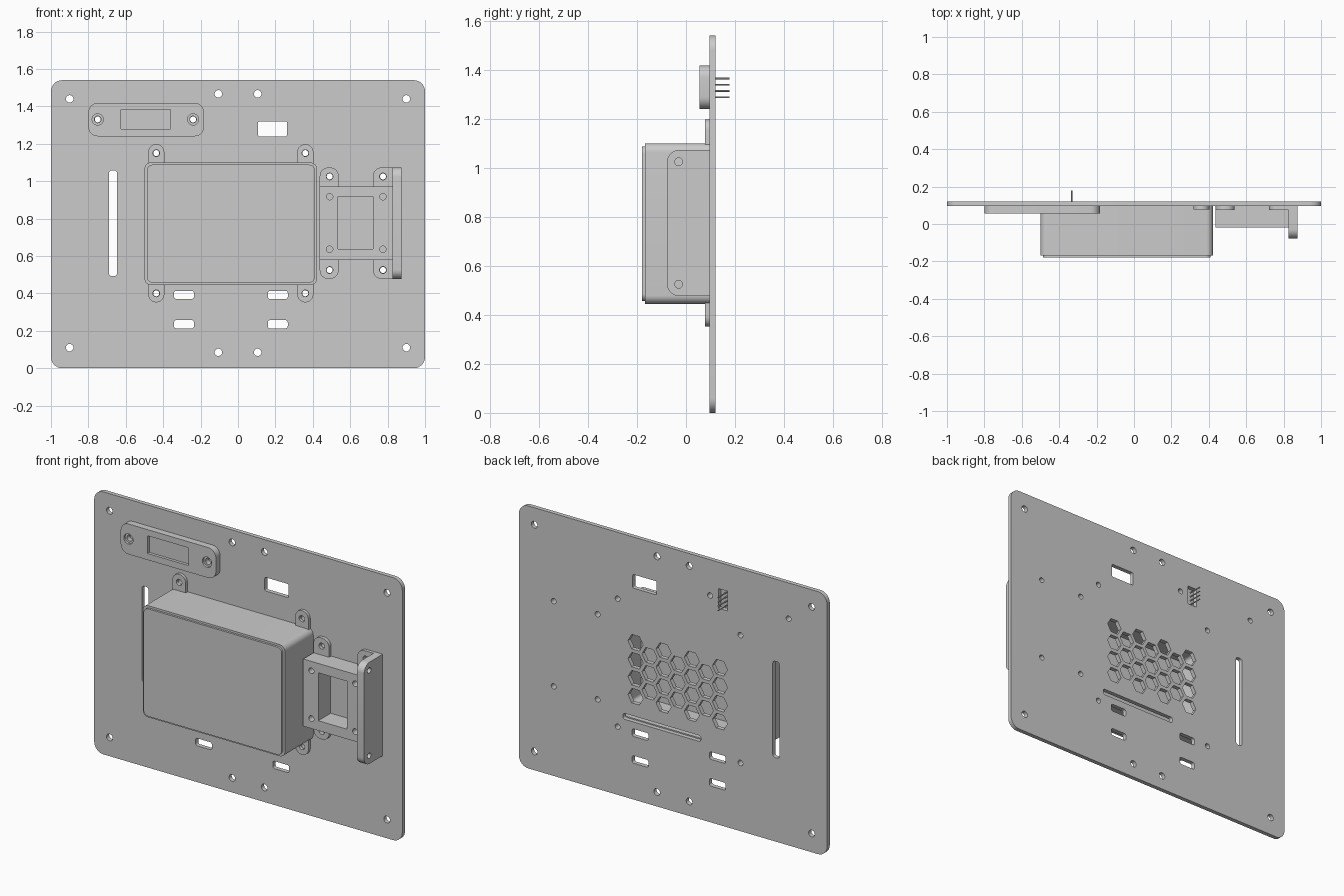
import bpy, bmesh
from math import sin, cos, pi, radians, sqrt

if "Cube" in bpy.data.objects:
    bpy.data.objects.remove(bpy.data.objects["Cube"])


def rrect(u0, u1, v0, v1, r=0.0):
    """Rounded rectangle outline; r is one radius or (bl, br, tr, tl)."""
    rs = r if isinstance(r, tuple) else (r,) * 4
    pts = []
    for i, (u, v, su, sv) in enumerate(((u0, v0, 1, 1), (u1, v0, -1, 1),
                                        (u1, v1, -1, -1), (u0, v1, 1, -1))):
        q = rs[i]
        n = 8 if q > 0 else 0
        for k in range(n + 1):
            a = pi + i * pi / 2 + (k / n * pi / 2 if n else 0)
            pts.append((u + su * q + q * cos(a), v + sv * q + q * sin(a)) if q else (u, v))
    return pts


def circle(u, v, r, n=24):
    return [(u + r * cos(2 * pi * k / n), v + r * sin(2 * pi * k / n)) for k in range(n)]


def build(name, shapes):
    """One mesh from (outline, axis, start, end) prisms."""
    bm = bmesh.new()
    for pts, axis, a, b in shapes:
        rings = []
        for d in (a, b):
            rings.append([bm.verts.new((u, d, v) if axis == 'Y' else (d, u, v)) for u, v in pts])
        n = len(pts)
        bm.faces.new(rings[0])
        bm.faces.new(rings[1][::-1])
        for i in range(n):
            j = (i + 1) % n
            bm.faces.new((rings[0][j], rings[0][i], rings[1][i], rings[1][j]))
    bmesh.ops.recalc_face_normals(bm, faces=bm.faces)
    me = bpy.data.meshes.new(name)
    bm.to_mesh(me)
    bm.free()
    ob = bpy.data.objects.new(name, me)
    bpy.context.collection.objects.link(ob)
    return ob


def activate(ob):
    bpy.ops.object.select_all(action='DESELECT')
    ob.select_set(True)
    bpy.context.view_layer.objects.active = ob


def cut(ob, shapes):
    cutter = build("cutter", shapes)
    cutter.hide_render = True
    m = ob.modifiers.new("cut", 'BOOLEAN')
    m.operation, m.solver, m.object = 'DIFFERENCE', 'EXACT', cutter
    activate(ob)
    bpy.ops.object.modifier_apply(modifier=m.name)
    bpy.data.objects.remove(cutter)


F, B = 0.095, 0.12                       # front and back of the panel
TAB_X, TAB_Z = (-0.437, 0.36), (0.40, 1.15)
BR_X, BR_Z = (0.49, 0.775), (0.525, 1.025)
SCREW_X, SCREW_Z = (-0.75, -0.24), 1.33

# Panel with all its openings
panel = build("back_panel", [(rrect(-1, 1, 0, 1.54, 0.06), 'Y', F, B)])
outlines = [circle(s * x, z, 0.02) for s in (-1, 1)
            for x, z in ((0.9, 0.11), (0.9, 1.44), (0.105, 0.085), (0.105, 1.467))]
outlines += [circle(x, z, 0.016) for x in TAB_X for z in TAB_Z]
outlines += [circle(x, z, 0.016) for x in BR_X for z in BR_Z]
outlines += [circle(x, SCREW_Z, 0.016) for x in SCREW_X]
outlines += [rrect(0.107, 0.262, 1.24, 1.32, 0.008),
             rrect(-0.69, -0.647, 0.492, 1.057, 0.015),
             rrect(-0.18, 0.325, 0.455, 0.49, 0.012),
             rrect(-0.355, -0.295, 1.27, 1.385)]
outlines += [rrect(x, x + 0.106, z, z + 0.044, 0.012)
             for x in (-0.342, 0.16) for z in (0.213, 0.37)]
# Honeycomb vent: columns of four and three cells
dx = 0.0913
dz = dx * 2 / sqrt(3)
for c in range(7):
    rows = 4 - c % 2
    for r in range(rows):
        outlines.append(circle(-0.03 + (c - 3) * dx, 0.765 + (r - (rows - 1) / 2) * dz, 0.049, 6))
cut(panel, [(o, 'Y', F - 0.05, B + 0.05) for o in outlines])

# Main enclosure, hollow towards the panel, and its lid
box = build("enclosure", [(rrect(-0.5, 0.422, 0.445, 1.10, 0.035), 'Y', -0.168, F)])
cut(box, [(rrect(-0.48, 0.402, 0.462, 1.08, 0.02), 'Y', -0.155, F + 0.05)])
lid = build("enclosure_lid", [(rrect(-0.487, 0.41, 0.457, 1.088, 0.03), 'Y', -0.18, -0.165)])

# Four mounting tabs of the enclosure
tabs = []
for x in TAB_X:
    for z in TAB_Z:
        up = z > 0.8
        w = 0.043
        o = rrect(x - w, x + w, 1.085, z + 0.048, (0, 0, w, w)) if up else \
            rrect(x - w, x + w, z - 0.048, 0.458, (w, w, 0, 0))
        t = build("enclosure_tab", [(o, 'Y', 0.078, F)])
        cut(t, [(circle(x, z, 0.018), 'Y', 0, 0.2)])
        tabs.append(t)

# Display holder with countersunk screw holes and recessed window
holder = build("display_holder", [(rrect(-0.8, -0.182, 1.24, 1.418, 0.05), 'Y', 0.055, F)])
cut(holder, [(circle(x, SCREW_Z, 0.018), 'Y', 0, 0.2) for x in SCREW_X]
    + [(rrect(-0.626, -0.36, 1.278, 1.382), 'Y', 0, 0.072)])
cut(holder, [(circle(x, SCREW_Z, 0.03), 'Y', 0, 0.068) for x in SCREW_X])

# Row of connector pins
pins = build("connector_pins", [(circle(-0.333, 1.288 + i * 0.0257, 0.0035, 8), 'Y', 0.08, 0.178)
                                for i in range(4)])

# Side bracket: framed block, feet and upright flange
block = build("bracket_block", [(rrect(0.437, 0.83, 0.578, 0.972), 'Y', -0.02, F)])
cut(block, [(rrect(0.535, 0.723, 0.636, 0.917), 'Y', -0.1, 0.2)]
    + [(circle(x, z, 0.017), 'Y', -0.1, 0.2) for x in BR_X for z in (0.636, 0.917)])

feet = []
for i, x in enumerate(BR_X):
    for z in BR_Z:
        x0, x1 = ((0.437, 0.538), (0.722, 0.83))[i]
        up = z > 0.8
        ra, rb = 0.045, (0.045, 0)[i]
        o = rrect(x0, x1, 0.965, 1.073, (0, 0, rb, ra)) if up else \
            rrect(x0, x1, 0.478, 0.585, (ra, rb, 0, 0))
        t = build("bracket_foot", [(o, 'Y', 0.076, F)])
        cut(t, [(circle(x, z, 0.018), 'Y', 0, 0.2)])
        feet.append(t)

flange = build("bracket_flange", [(rrect(-0.078, F, 0.477, 1.073, (0.05, 0, 0, 0.05)), 'X', 0.826, 0.873)])
cut(flange, [(circle(-0.03, z, 0.016), 'X', 0.7, 1.0) for z in BR_Z])

for ob in [panel, box, lid, holder, pins, block, flange] + tabs + feet:
    activate(ob)
    bpy.ops.object.shade_smooth_by_angle(angle=radians(30))
